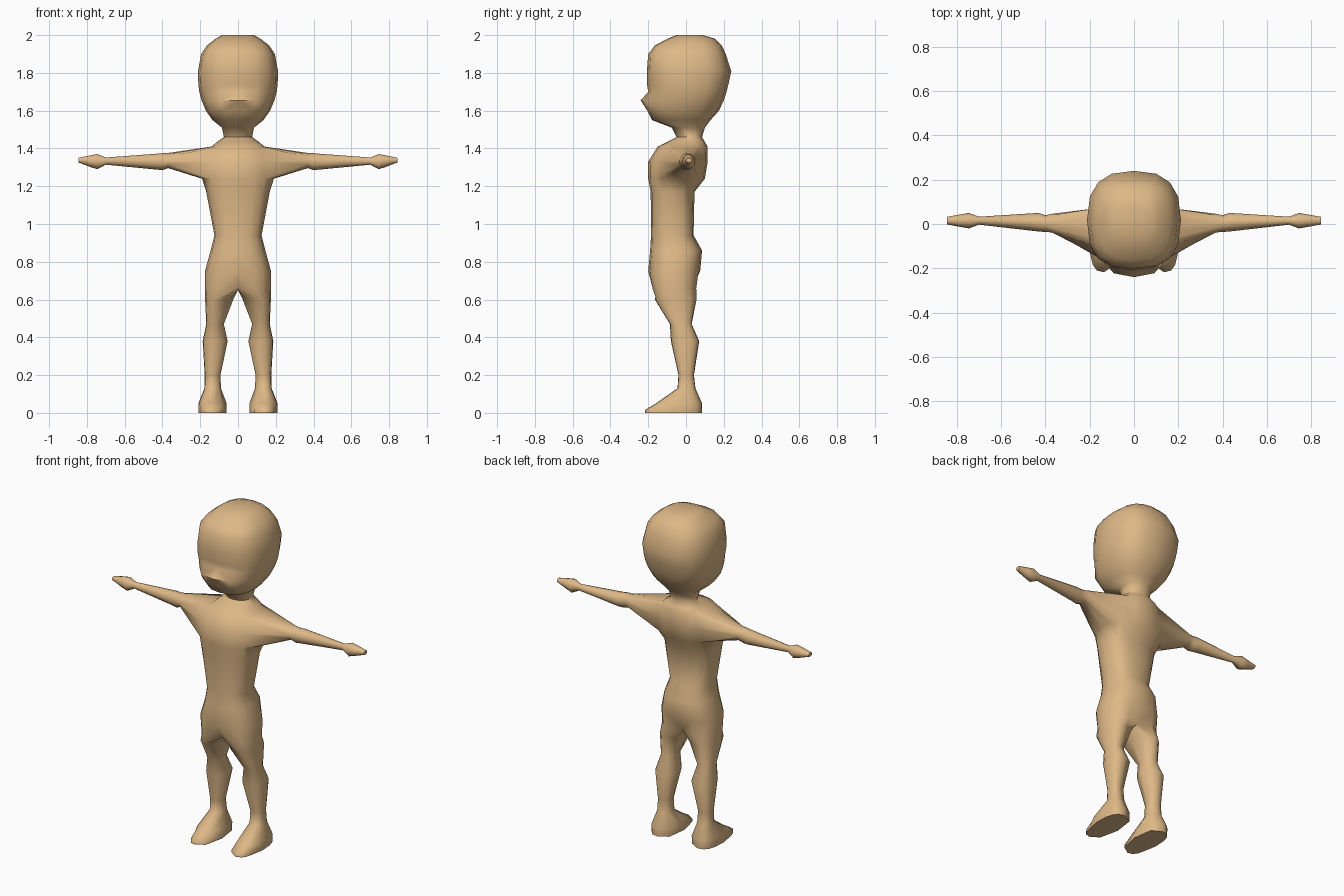
import bpy, bmesh, math
from mathutils import Matrix

if "Cube" in bpy.data.objects:
    bpy.data.objects.remove(bpy.data.objects["Cube"])

bm = bmesh.new()


def spow(v, n):
    return math.copysign(abs(v) ** (2 / n), v) if abs(v) > 1e-6 else 0.0


def half_ring(z, hx, yf, yb, n=2.5):
    """Right half of a body cross-section, front centre to back centre."""
    yc, ry = (yf + yb) / 2, (yb - yf) / 2
    pts = []
    for i in range(9):
        a = math.radians(-90 + 22.5 * i)
        pts.append(bm.verts.new((hx * spow(math.cos(a), n), yc + ry * spow(math.sin(a), n), z)))
    return pts


def leg_ring(z, x0, x1, yf, yb, n=2.4):
    xc, rx, yc, ry = (x0 + x1) / 2, (x1 - x0) / 2, (yf + yb) / 2, (yb - yf) / 2
    angs = [-90 + 22.5 * i for i in range(9)] + [135, 180, 225]
    return [bm.verts.new((xc + rx * spow(math.cos(math.radians(a)), n),
                          yc + ry * spow(math.sin(math.radians(a)), n), z)) for a in angs]


def arm_ring(x, zc, rz, yc, ry):
    return [bm.verts.new((x, yc + ry * math.cos(math.radians(210 + 30 * i)),
                          zc + rz * math.sin(math.radians(210 + 30 * i)))) for i in range(12)]


def bridge(a, b, closed=True, skip=()):
    for i in range(len(a) if closed else len(a) - 1):
        if i not in skip:
            j = (i + 1) % len(a)
            bm.faces.new((a[i], a[j], b[j], b[i]))


# Head, neck and torso sections: height, half width, front, back, squareness
trunk = [
    (2.0, .085, -.05, .09, 2.4), (1.98, .12, -.10, .155, 2.5), (1.945, .165, -.165, .19, 2.6),
    (1.90, .195, -.20, .21, 2.7), (1.81, .212, -.207, .24, 2.6), (1.74, .21, -.207, .225, 2.6),
    (1.70, .205, -.20, .215, 2.6), (1.655, .193, -.205, .20, 2.6), (1.60, .17, -.205, .175, 2.5),
    (1.55, .135, -.18, .13, 2.4), (1.51, .085, -.075, .10, 2.2), (1.46, .075, -.05, .085, 2.2),
    (1.435, .11, -.10, .10, 2.3),
    (1.41, .14, -.15, .115, 2.4), (1.33, .18, -.20, .115, 2.4), (1.24, .19, -.20, .10, 2.4),
    (1.17, .168, -.187, .045, 2.6), (.94, .125, -.185, .04, 2.6), (.86, .145, -.19, .085, 2.5),
    (.75, .175, -.20, .075, 2.5), (.66, .175, -.185, .062, 2.4),
]
rings = [half_ring(*t) for t in trunk]
SHOULDER = 13
for k in range(len(rings) - 1):
    hole = range(2, 6) if k in (SHOULDER, SHOULDER + 1) else ()
    bridge(rings[k], rings[k + 1], False, hole)
bm.faces.new(rings[0])

# Nose
for i, y in ((0, -.24), (1, -.222)):
    rings[7][i].co.y = y

# Arm and hand, grown from the shoulder opening
top, mid, low = rings[SHOULDER:SHOULDER + 3]
prev = low[2:7] + [mid[6]] + top[6:1:-1] + [mid[2]]
for a in [(.37, 1.336, .04, .004, .042), (.40, 1.33, .045, .002, .038), (.43, 1.33, .042, .008, .042),
          (.70, 1.333, .019, .015, .018), (.745, 1.33, .04, .015, .035),
          (.785, 1.333, .03, .015, .028), (.845, 1.338, .012, .015, .017)]:
    ring = arm_ring(*a)
    bridge(prev, ring)
    prev = ring
bm.faces.new(prev)

# Crotch line, then leg and foot
hip = rings[-1]
hip[0].co.y, hip[8].co.y = -.15, .03
prev = hip + [bm.verts.new((0, y, .65)) for y in (-.01, -.055, -.10)]
for l in [(.60, .025, .174, -.165, .056), (.47, .075, .168, -.085, .03), (.38, .055, .187, -.08, .07),
          (.20, .093, .176, -.04, .042), (.13, .09, .178, -.045, .05),
          (.05, .06, .21, -.16, .085, 2.6), (.015, .06, .21, -.218, .085, 2.8),
          (0, .06, .21, -.218, .085, 2.8)]:
    ring = leg_ring(*l)
    bridge(prev, ring)
    prev = ring
# Blunt toe
for v in bm.verts:
    if v.co.z < .06 and v.co.y < -.12:
        v.co.x = .14 + (v.co.x - .14) * .85
bm.faces.new(prev)

# Mirror to the other side
bmesh.ops.mirror(bm, geom=bm.verts[:] + bm.edges[:] + bm.faces[:], matrix=Matrix.Identity(4),
                 axis='X', merge_dist=.0005)
bmesh.ops.remove_doubles(bm, verts=bm.verts[:], dist=.0005)
bmesh.ops.recalc_face_normals(bm, faces=bm.faces[:])

mesh = bpy.data.meshes.new("body")
bm.to_mesh(mesh)
bm.free()
body = bpy.data.objects.new("body", mesh)
bpy.context.collection.objects.link(body)

# Skin colour
skin = bpy.data.materials.new("tan skin")
skin.diffuse_color = (.73, .48, .242, 1)
skin.use_nodes = True
skin.node_tree.nodes["Principled BSDF"].inputs["Base Color"].default_value = skin.diffuse_color
mesh.materials.append(skin)

bpy.context.view_layer.objects.active = body
body.select_set(True)
bpy.ops.object.shade_smooth_by_angle(angle=math.radians(65))
